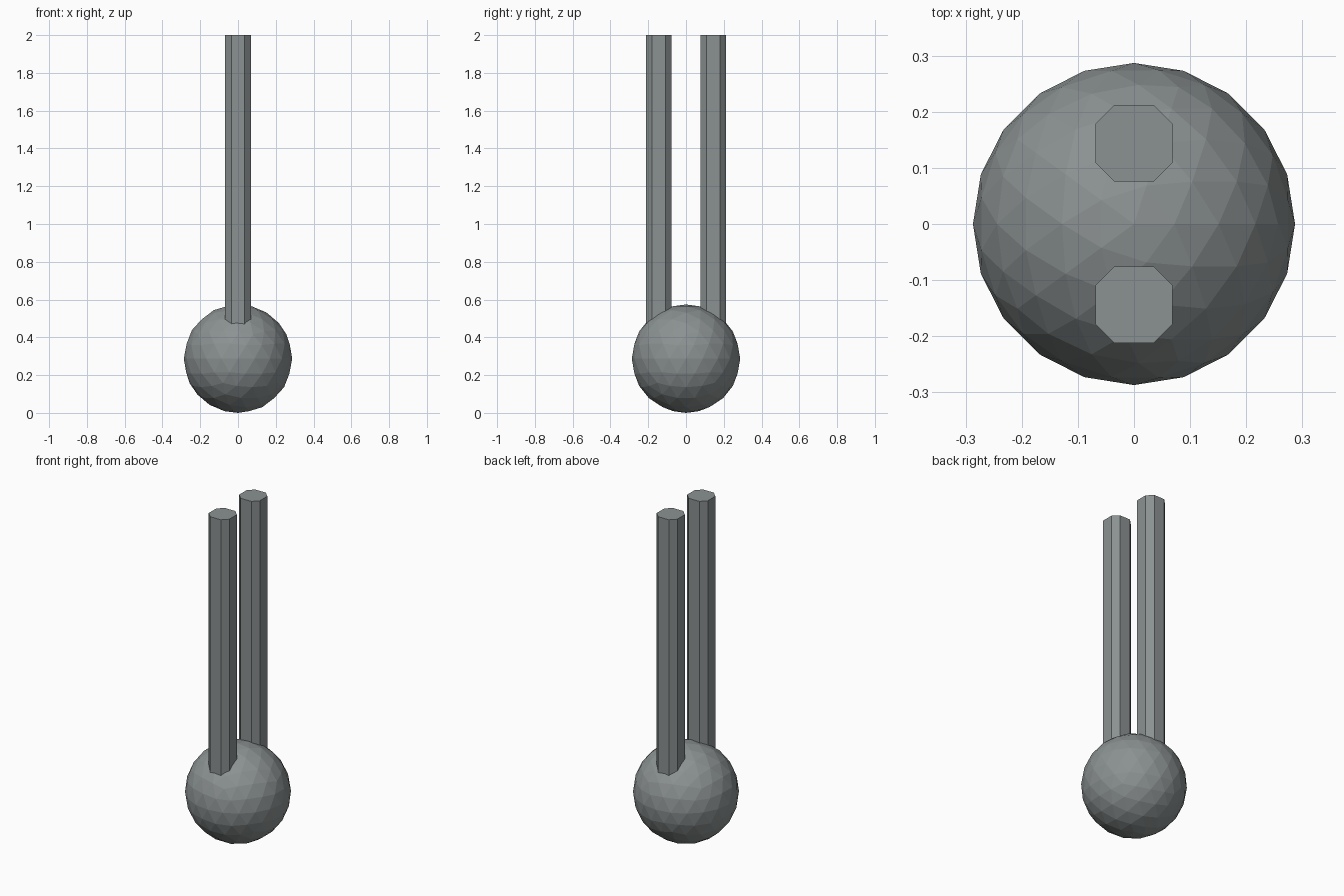
import bpy
import bmesh

if "Cube" in bpy.data.objects:
    bpy.data.objects.remove(bpy.data.objects["Cube"])

R = 0.287          # ball radius
ROD_Y = 0.144      # rod offset from centre
HALF = 0.0685      # half width of rod
FLAT = 0.035       # half length of the rod's straight faces
TOP = 2.0

grey = bpy.data.materials.new("slate grey")
grey.diffuse_color = (0.26, 0.285, 0.285, 1.0)
grey.use_nodes = True
grey.node_tree.nodes["Principled BSDF"].inputs["Base Color"].default_value = grey.diffuse_color


def add_object(name, bm):
    mesh = bpy.data.meshes.new(name)
    bm.to_mesh(mesh)
    bm.free()
    mesh.materials.append(grey)
    obj = bpy.data.objects.new(name, mesh)
    bpy.context.collection.objects.link(obj)
    return obj


# Faceted ball standing on the ground
bm = bmesh.new()
bmesh.ops.create_icosphere(bm, subdivisions=3, radius=R)
ball = add_object("ball", bm)
ball.location.z = R


# Chamfered square rod, sunk into the ball
def add_rod(name, y):
    bm = bmesh.new()
    outline = [(HALF, -FLAT), (HALF, FLAT), (FLAT, HALF), (-FLAT, HALF),
               (-HALF, FLAT), (-HALF, -FLAT), (-FLAT, -HALF), (FLAT, -HALF)]
    base = bm.faces.new([bm.verts.new((px, py, R)) for px, py in outline])
    top = bmesh.ops.extrude_face_region(bm, geom=[base], use_keep_orig=True)
    verts = [g for g in top["geom"] if isinstance(g, bmesh.types.BMVert)]
    bmesh.ops.translate(bm, verts=verts, vec=(0, 0, TOP - R))
    bmesh.ops.recalc_face_normals(bm, faces=bm.faces)
    add_object(name, bm).location.y = y


for name, side in (("front_rod", -1), ("back_rod", 1)):
    add_rod(name, side * ROD_Y)
